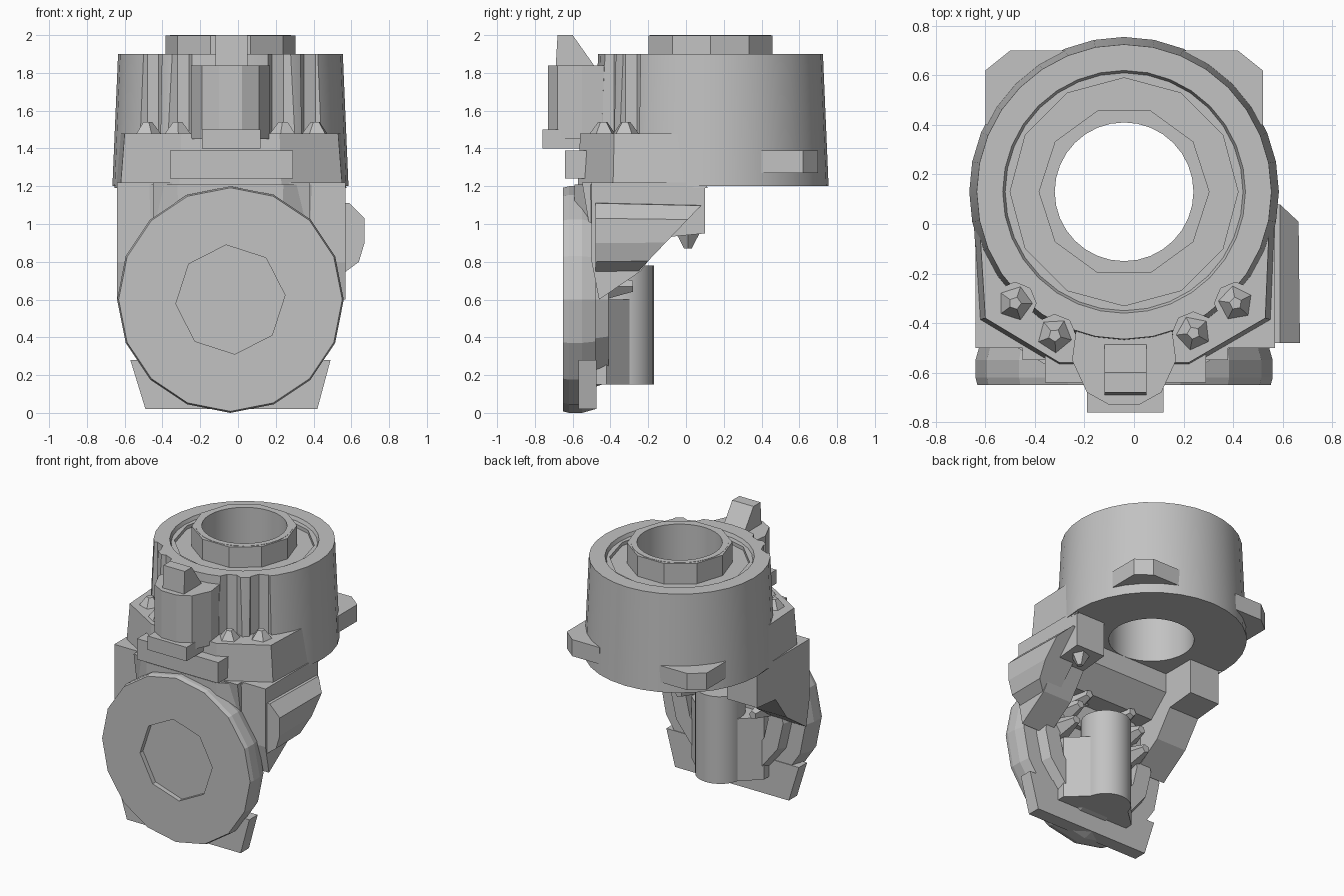
import bpy, bmesh, math
from mathutils import Vector

if "Cube" in bpy.data.objects:
    bpy.data.objects.remove(bpy.data.objects["Cube"], do_unlink=True)

grey = bpy.data.materials.new("plain_grey")
grey.use_nodes = True
COL = (0.54, 0.54, 0.54, 1)
grey.diffuse_color = COL
grey.node_tree.nodes["Principled BSDF"].inputs["Base Color"].default_value = COL
CX = -0.04  # x of the symmetry plane


def place(a, b, t, axis):
    """Put a 2D profile point and a depth along an axis into space."""
    return Vector({"x": (t, a, b), "y": (a, t, b), "z": (a, b, t)}[axis])


def finish(name, bm, smooth=False):
    bmesh.ops.remove_doubles(bm, verts=bm.verts, dist=1e-5)
    bmesh.ops.recalc_face_normals(bm, faces=bm.faces)
    mesh = bpy.data.meshes.new(name)
    bm.to_mesh(mesh)
    bm.free()
    mesh.materials.append(grey)
    obj = bpy.data.objects.new(name, mesh)
    bpy.context.collection.objects.link(obj)
    bpy.ops.object.select_all(action="DESELECT")
    obj.select_set(True)
    bpy.context.view_layer.objects.active = obj
    if smooth:
        bpy.ops.object.shade_smooth_by_angle(angle=math.radians(25))
    return obj


def prism(name, pts, axis, lo, hi, taper=1.0):
    """Extrude a polygon along an axis, optionally scaling the far end."""
    bm = bmesh.new()
    ca = sum(p[0] for p in pts) / len(pts)
    cb = sum(p[1] for p in pts) / len(pts)
    near = [bm.verts.new(place(a, b, lo, axis)) for a, b in pts]
    far = [bm.verts.new(place(ca + (a - ca) * taper, cb + (b - cb) * taper, hi, axis))
           for a, b in pts]
    bm.faces.new(near)
    bm.faces.new(far[::-1])
    for i in range(len(pts)):
        j = (i + 1) % len(pts)
        bm.faces.new((near[j], near[i], far[i], far[j]))
    return finish(name, bm)


def ngon(a, b, r, n, turn=0.0):
    return [(a + r * math.cos(math.tau * i / n + turn),
             b + r * math.sin(math.tau * i / n + turn)) for i in range(n)]


def box(name, x0, x1, y0, y1, z0, z1):
    return prism(name, [(x0, y0), (x1, y0), (x1, y1), (x0, y1)], "z", z0, z1)


def lathe(name, profile, a, b, axis, n, smooth=False):
    """Spin a closed (radius, depth) profile around an axis."""
    bm = bmesh.new()
    rings = [[bm.verts.new(place(p, q, t, axis)) for p, q in ngon(a, b, r, n)]
             for r, t in profile]
    for k, ring in enumerate(rings):
        nxt = rings[(k + 1) % len(rings)]
        for i in range(n):
            j = (i + 1) % n
            if profile[k][0] or profile[(k + 1) % len(rings)][0]:
                bm.faces.new((ring[i], ring[j], nxt[j], nxt[i]))
    bmesh.ops.dissolve_degenerate(bm, dist=1e-5, edges=bm.edges)
    return finish(name, bm, smooth)


def cut(target, cutter):
    mod = target.modifiers.new("cut", "BOOLEAN")
    mod.operation = "DIFFERENCE"
    mod.object = cutter
    bpy.context.view_layer.objects.active = target
    bpy.ops.object.modifier_apply(modifier=mod.name)
    bpy.data.objects.remove(cutter, do_unlink=True)


def flip(pts):
    return [(2 * CX - x, y) for x, y in pts]


# Upper round housing with through hole and top groove
housing = lathe("upper_housing", [
    (0.28, 1.2), (0.28, 2.0), (0.32, 2.0), (0.32, 1.85), (0.47, 1.85), (0.49, 1.9),
    (0.595, 1.9), (0.625, 1.2)], CX, 0.13, "z", 32, True)
lathe("top_collar", [(0.31, 1.83), (0.31, 1.998), (0.345, 1.998), (0.345, 1.83)],
      CX, 0.13, "z", 10)
lathe("groove_step", [(0.46, 1.83), (0.46, 1.875), (0.51, 1.875), (0.51, 1.83)],
      CX, 0.13, "z", 12)

# Bolt pockets in the housing front, with a bolt in each
for i, (x, y) in enumerate([(-0.48, -0.32), (-0.32, -0.45), (0.24, -0.44), (0.41, -0.32)]):
    cut(housing, prism("pocket_cutter", ngon(x, y, 0.085, 8), "z", 1.48, 2.1))
    prism(f"housing_bolt_{i}", ngon(x, y, 0.085, 5, i), "z", 1.46, 1.54, 0.3)

# Front collar wrapped around the housing, wider at its foot
prism("front_collar", [(-0.63, 0.1), (-0.6, -0.38), (-0.3, -0.56), (0.22, -0.56),
      (0.53, -0.38), (0.55, 0.1), (0.42, 0), (0.3, -0.25), (-0.38, -0.25), (-0.5, 0)],
      "z", 1.48, 1.19, 1.04)
box("front_plate", -0.36, 0.29, -0.64, -0.4, 1.24, 1.39)
box("front_block", -0.19, 0.12, -0.76, -0.5, 1.4, 1.5)

# Front post and wedge-shaped peg
half = [(-0.23, -0.4), (-0.25, -0.55), (-0.19, -0.68), (-0.1, -0.73)]
prism("front_post", half + flip(half)[::-1], "z", 1.45, 1.84)
prism("post_peg", [(-0.69, 1.83), (-0.68, 2.0), (-0.6, 2.0), (-0.48, 1.83)],
      "x", -0.12, 0.05)

# Rear corner lugs
lug = [(-0.6, 0.4), (-0.6, 0.62), (-0.5, 0.7), (-0.28, 0.7), (-0.3, 0.4)]
prism("rear_lug_right", lug, "z", 1.27, 1.39)
prism("rear_lug_left", flip(lug), "z", 1.27, 1.39)

# Shoulder and neck joining the disc to the housing
prism("shoulder", [(-0.64, -0.3), (-0.62, -0.41), (-0.32, -0.59), (0.24, -0.59),
      (0.54, -0.41), (0.56, -0.3), (0.4, -0.44), (-0.48, -0.44)], "z", 1.21, 0.75, 0.97)
prism("neck", [(-0.55, 1.22), (-0.15, 1.22), (-0.15, 1.06), (-0.3, 0.92), (-0.5, 0.92)],
      "x", -0.45, 0.38)

# Side arms reaching back under the housing
arm = [(-0.5, 1.22), (0.1, 1.22), (0.1, 0.95), (-0.11, 0.93), (-0.24, 0.75),
       (-0.46, 0.6), (-0.5, 0.8)]
prism("arm_right", arm, "x", -0.4, -0.64)
prism("arm_left", arm, "x", 0.34, 0.57)
prism("arm_left_pin", ngon(0.47, 0.01, 0.07, 5), "z", 0.96, 0.87, 0.3)

# Rounded lug outside the left arm, its rear end sliced at a slant
arm_lug = prism("arm_left_lug", [(0.45, 1.12), (0.59, 1.11), (0.67, 1.03), (0.67, 0.9),
                (0.64, 0.8), (0.56, 0.74), (0.45, 0.76)], "y", -0.48, 0.1, 0.93)
cut(arm_lug, prism("slant_cutter", [(-0.3, 0.7), (0.12, 1.14), (0.3, 0.7)], "x", 0.3, 0.8))

# Lower front disc with a shallow octagonal recess
disc = lathe("front_disc", [(0, -0.65), (0.592, -0.65), (0.6, -0.62), (0.6, -0.55),
             (0.58, -0.48), (0, -0.48)], CX, 0.6, "y", 16)
cut(disc, prism("recess_cutter", ngon(CX, 0.6, 0.29, 8, 0.08), "y", -0.7, -0.615))
prism("disc_foot", [(-0.57, 0.28), (-0.49, 0.02), (0.42, 0.02), (0.49, 0.28)],
      "y", -0.57, -0.475)

# Rear ring, upright barrel and the small studs beside it
lathe("rear_ring", [(0.33, -0.5), (0.33, -0.41), (0.45, -0.41), (0.48, -0.5)],
      CX, 0.6, "y", 14)
lathe("barrel", [(0, 0.15), (0.165, 0.15), (0.165, 0.78), (0, 0.78)],
      CX, -0.335, "z", 24, True)
base = [(CX - 0.29, -0.49), (CX - 0.29, -0.42), (CX - 0.16, -0.3)]
prism("barrel_base", base + flip(base)[::-1], "z", 0.15, 0.6)
for side in (-1, 1):
    for k in range(3):
        ang = math.radians(8 + 22 * k)
        prism(f"stud_{'left' if side > 0 else 'right'}_{k}",
              ngon(CX + side * 0.3 * math.cos(ang), 0.62 + 0.36 * math.sin(ang), 0.085, 5, k),
              "y", -0.47, -0.28, 0.35)
